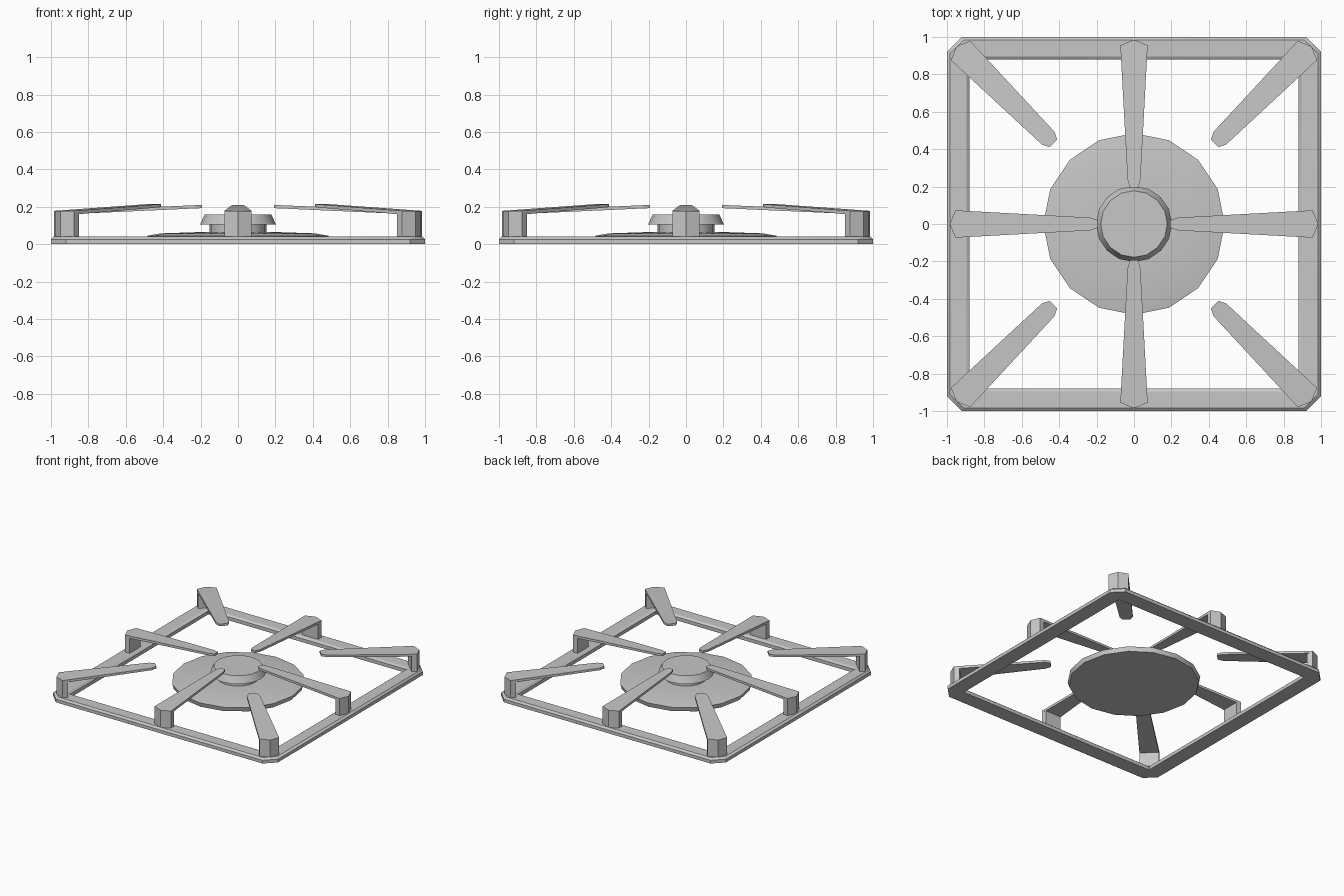
import bpy
import bmesh
import math
from mathutils import Matrix

default = bpy.data.objects.get("Cube")
if default:
    bpy.data.objects.remove(default)

# One metal colour for the whole grate
metal = bpy.data.materials.new("light grey metal")
metal.use_nodes = True
grey = (0.57, 0.57, 0.57, 1)
metal.diffuse_color = grey
metal.node_tree.nodes["Principled BSDF"].inputs["Base Color"].default_value = grey


def finish(name, bm, smooth_angle=None):
    bmesh.ops.recalc_face_normals(bm, faces=bm.faces)
    mesh = bpy.data.meshes.new(name)
    bm.to_mesh(mesh)
    bm.free()
    mesh.materials.append(metal)
    obj = bpy.data.objects.new(name, mesh)
    bpy.context.collection.objects.link(obj)
    if smooth_angle:
        bpy.ops.object.select_all(action='DESELECT')
        obj.select_set(True)
        bpy.context.view_layer.objects.active = obj
        bpy.ops.object.shade_smooth_by_angle(angle=math.radians(smooth_angle))
    return obj


def bridge(bm, a, b):
    n = len(a)
    for i in range(n):
        j = (i + 1) % n
        bm.faces.new((a[i], a[j], b[j], b[i]))


def prism(bm, outline, top, bottom):
    """Close an outline between two height functions of the radius."""
    upper = [bm.verts.new((x, y, top(x))) for x, y in outline]
    lower = [bm.verts.new((x, y, bottom(x))) for x, y in outline]
    bm.faces.new(upper)
    bm.faces.new(lower)
    bridge(bm, lower, upper)


def lerp(x0, z0, x1, z1):
    return lambda x: z0 + (z1 - z0) * (x - x0) / (x1 - x0)


def mirrored(half):
    """Complete an outline whose end points may lie on the centre line."""
    return half + [(x, -y) for x, y in reversed(half) if y > 0]


# Square base frame: half size, corner cut and height of each ring
bm = bmesh.new()
rings = []
for h, cut, z in ((1, .08, 0), (1, .08, .026), (.985, .075, .04),
                  (.895, .008, .04), (.88, .005, .028), (.88, .005, 0)):
    k = h - cut
    points = ((h, -k), (h, k), (k, h), (-k, h), (-h, k), (-h, -k), (-k, -h), (k, -h))
    rings.append([bm.verts.new((x, y, z)) for x, y in points])
for i, ring in enumerate(rings):
    bridge(bm, ring, rings[(i + 1) % len(rings)])
finish("base_frame", bm, 30)


# Pan supports: a thin post carrying a tapering arm that rises inwards
def support(name, angle, outer, inner, inner_width, tip_height):
    bm = bmesh.new()
    shoulder, back = outer - .03, outer - .07
    width = .073
    top = lerp(outer, .177, inner, tip_height)
    under = lerp(outer, .157, inner, tip_height - .017)
    arm = [(outer, 0), (shoulder, width), (inner + .045, inner_width),
           (inner + .005, inner_width * .6)]
    prism(bm, mirrored(arm), top, under)
    post = [(outer, 0), (shoulder, width), (back, width - .003)]
    prism(bm, mirrored(post), lambda x: under(x) + .004, lambda x: .03)
    bm.transform(Matrix.Rotation(angle, 4, 'Z'))
    finish(name, bm)


for i, side in enumerate(("left", "back", "right", "front")):
    support(side + "_support", i * math.pi / 2, .985, .188, .034, .21)
for i, corner in enumerate(("back_left", "back_right", "front_right", "front_left")):
    support(corner + "_corner_support", (i + .5) * math.pi / 2, 1.342, .605, .048, .216)


# Round burner parts, turned from radius and height pairs
def turned(name, profile, sides):
    bm = bmesh.new()
    loops = []
    for r, z in profile:
        loops.append([bm.verts.new((r * math.cos(a), r * math.sin(a), z))
                      for a in (math.tau * s / sides for s in range(sides))])
    for a, b in zip(loops, loops[1:]):
        bridge(bm, a, b)
    bm.faces.new(loops[0])
    bm.faces.new(loops[-1])
    finish(name, bm, 30)


turned("burner_dish", [(.475, .01), (.485, .045), (.41, .058), (.2, .065)], 16)
turned("burner_neck", [(.152, .06), (.152, .11)], 16)
turned("burner_cap", [(.203, .105), (.178, .16)], 16)
